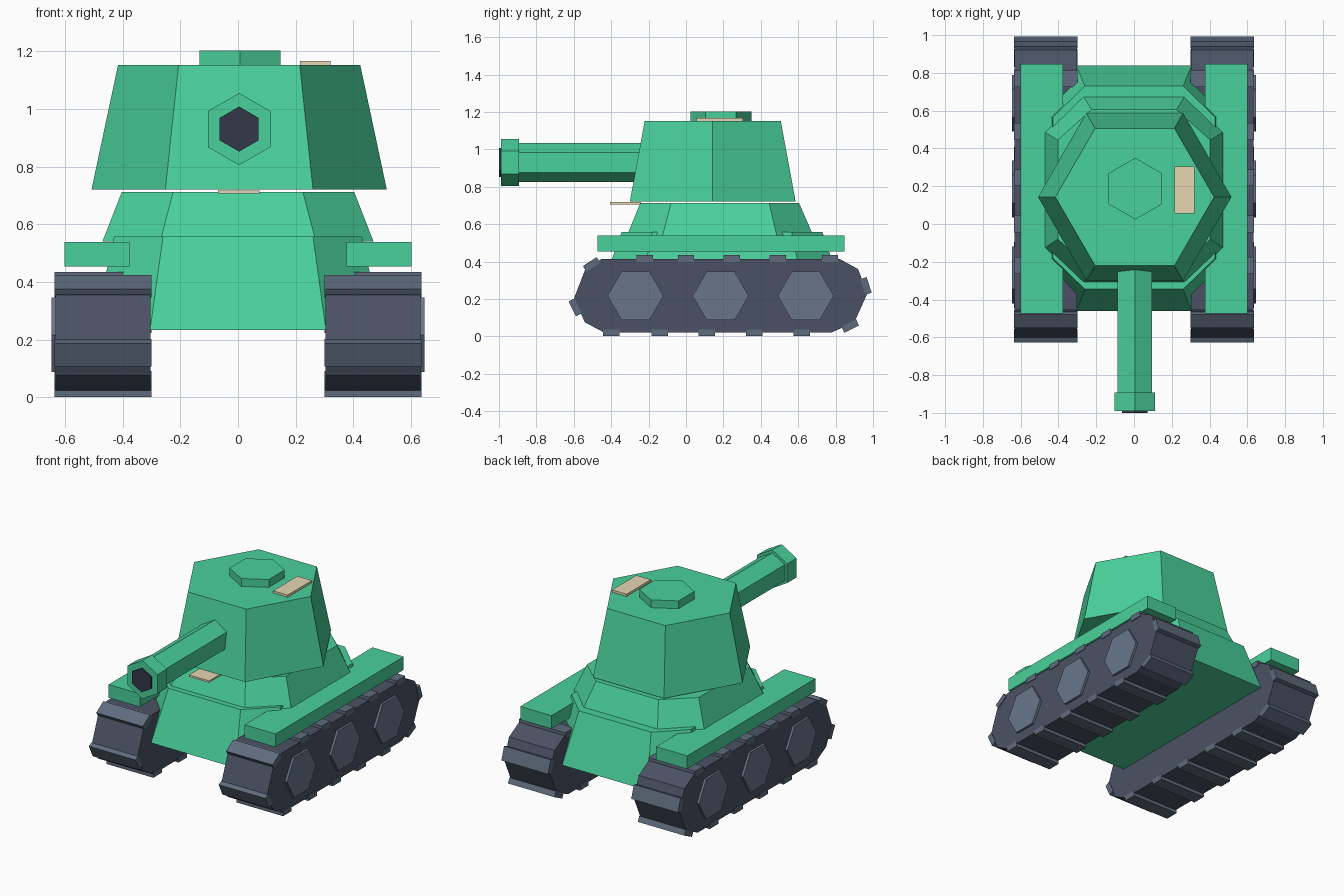
import bpy, bmesh, math
from mathutils import Matrix

if "Cube" in bpy.data.objects:
    bpy.data.objects.remove(bpy.data.objects["Cube"])


def material(name, srgb):
    m = bpy.data.materials.new(name)
    m.diffuse_color = [((c + 0.055) / 1.055) ** 2.4 for c in srgb] + [1]
    m.use_nodes = True
    m.node_tree.nodes["Principled BSDF"].inputs["Base Color"].default_value = m.diffuse_color
    return m


GREEN = material("green_paint", (0.29, 0.82, 0.61))
TRACK = material("track_dark", (0.29, 0.32, 0.39))
PAD = material("pad_grey", (0.37, 0.42, 0.49))
WHEEL = material("wheel_grey", (0.41, 0.46, 0.54))
BORE = material("bore_black", (0.20, 0.22, 0.28))
BEIGE = material("beige_plate", (0.90, 0.84, 0.70))


def loft(name, rings, mat):
    """Flat-faced solid skinned through matching rings of points."""
    bm = bmesh.new()
    vs = [[bm.verts.new(p) for p in r] for r in rings]
    n = len(vs[0])
    for a, b in zip(vs, vs[1:]):
        for i in range(n):
            bm.faces.new((a[i], a[(i + 1) % n], b[(i + 1) % n], b[i]))
    bm.faces.new(vs[0])
    bm.faces.new(vs[-1])
    bmesh.ops.recalc_face_normals(bm, faces=bm.faces)
    me = bpy.data.meshes.new(name)
    bm.to_mesh(me)
    bm.free()
    ob = bpy.data.objects.new(name, me)
    bpy.context.collection.objects.link(ob)
    me.materials.append(mat)
    return ob


def box(name, lo, hi, mat):
    return loft(name, [[(lo[0], lo[1], z), (hi[0], lo[1], z), (hi[0], hi[1], z), (lo[0], hi[1], z)]
                       for z in (lo[2], hi[2])], mat)


def hexagon(r, start):
    return [(r * math.cos(start + i * math.pi / 3), r * math.sin(start + i * math.pi / 3)) for i in range(6)]


def octagon(wide, narrow, front, side0, side1, back, z):
    half = [(narrow, front), (wide, side0), (wide, side1), (narrow, back)]
    return [(x, y, z) for x, y in half] + [(-x, y, z) for x, y in reversed(half)]


# Hull and sloped deck
loft("lower_hull", [octagon(0.50, 0.305, -0.46, -0.25, 0.63, 0.84, 0.233),
                    octagon(0.43, 0.26, -0.345, -0.18, 0.565, 0.73, 0.557)], GREEN)
loft("upper_hull", [octagon(0.47, 0.27, -0.315, -0.125, 0.485, 0.68, 0.54),
                    octagon(0.403, 0.225, -0.245, -0.08, 0.445, 0.605, 0.712)], GREEN)

# Hexagonal turret and roof hatch
loft("turret", [[(x + 0.004, y + 0.143, z) for x, y in hexagon(r, 0)]
                for r, z in ((0.512, 0.72), (0.42, 1.152))], GREEN)
loft("roof_hatch", [[(x + 0.007, y + 0.187, z) for x, y in hexagon(0.163, math.pi / 6)]
                    for z in (1.14, 1.203)], GREEN)


# Gun
def gun_part(name, r, y0, y1, mat):
    loft(name, [[(x + 0.004, y, z + 0.93) for x, z in hexagon(r, math.pi / 2)] for y in (y0, y1)], mat)


gun_part("gun_barrel", 0.105, -0.90, 0.0, GREEN)
gun_part("gun_muzzle", 0.125, -0.99, -0.893, GREEN)
gun_part("gun_bore", 0.078, -1.0, -0.97, BORE)

# Beige plates
box("roof_plate", (0.215, 0.055, 1.15), (0.32, 0.305, 1.167), BEIGE)
box("front_plate", (-0.07, -0.405, 0.706), (0.075, -0.24, 0.718), BEIGE)

# Track outline (y, z) and pads (y, z, tilt in degrees)
profile = [(-0.45, 0.415), (-0.54, 0.355), (-0.60, 0.20), (-0.54, 0.075), (-0.44, 0.022),
           (0.78, 0.022), (0.90, 0.075), (0.97, 0.23), (0.92, 0.36), (0.82, 0.415)]
pads = [(y, 0.417, 0) for y in (-0.22, 0.0, 0.245, 0.49, 0.77)]
pads += [(y, 0.019, 0) for y in (-0.40, -0.14, 0.11, 0.365, 0.62)]
pads += [(-0.505, 0.385, 33), (-0.592, 0.155, -64), (0.962, 0.27, -72), (0.878, 0.055, 26)]

for side, s in (("right", 1), ("left", -1)):
    loft(side + "_track", [[(s * x, y, z) for y, z in profile] for x in (0.303, 0.632)], TRACK)
    box(side + "_fender", (min(s * 0.377, s * 0.602), -0.473, 0.453),
        (max(s * 0.377, s * 0.602), 0.847, 0.539), GREEN)
    for i, (y, z, tilt) in enumerate(pads):
        p = box(f"{side}_track_pad_{i}", (-0.168, -0.044, -0.018), (0.168, 0.044, 0.018), PAD)
        p.data.transform(Matrix.Translation((s * 0.468, y, z)) @ Matrix.Rotation(math.radians(tilt), 4, 'X'))
    # Hexagonal road wheels on the outer face
    for i, yc in enumerate((-0.27, 0.185, 0.64)):
        loft(f"{side}_wheel_{i}", [[(s * x, y + yc, z + 0.217) for y, z in hexagon(0.15, 0)]
                                   for x in (0.61, 0.647)], WHEEL)
